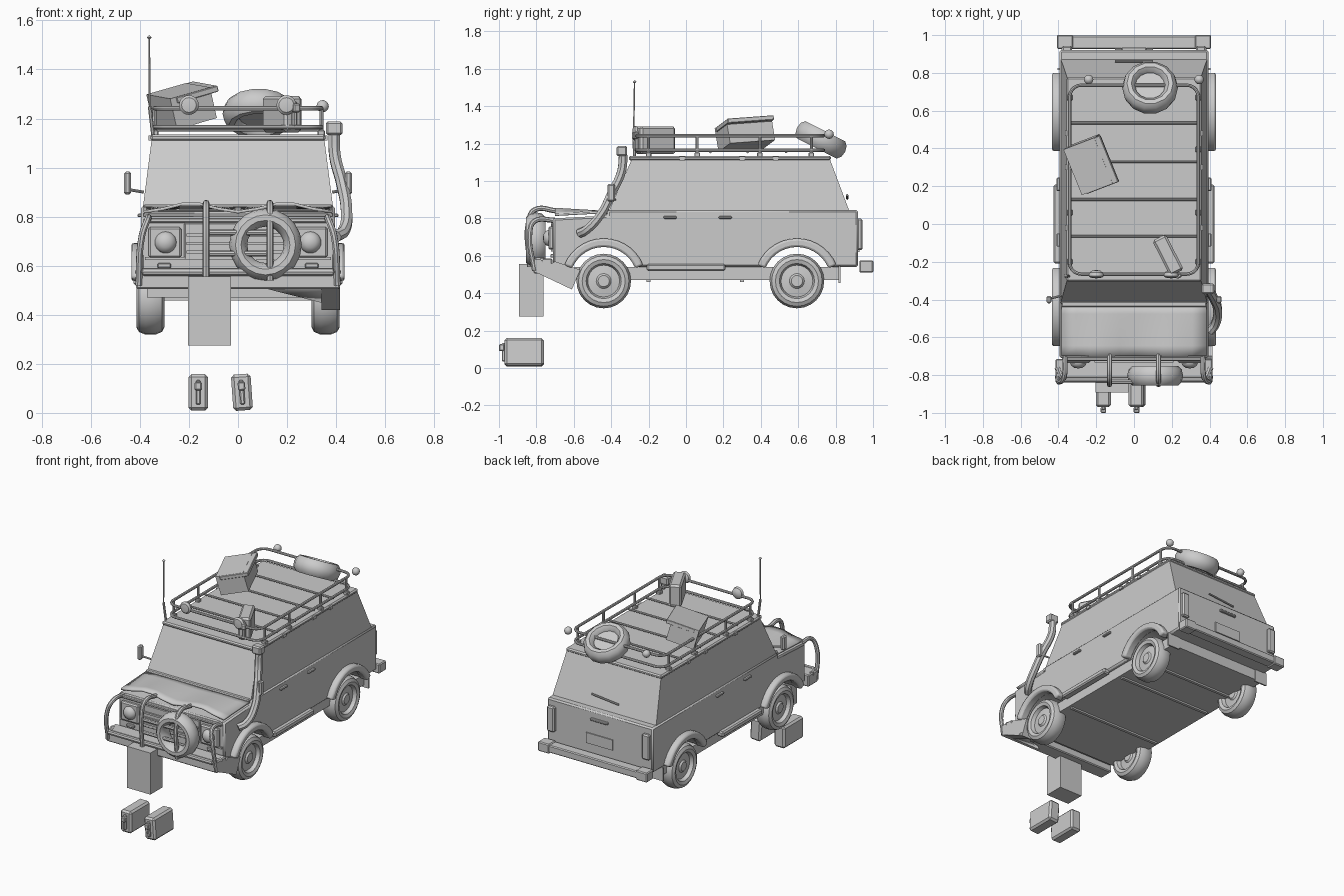
import bpy, bmesh, math
from math import sin, cos, pi, radians
from mathutils import Matrix, Vector, Euler

if "Cube" in bpy.data.objects:
    bpy.data.objects.remove(bpy.data.objects["Cube"])

grey = bpy.data.materials.new("plain grey")
grey.use_nodes = True
grey.diffuse_color = (0.6, 0.6, 0.6, 1)
grey.node_tree.nodes["Principled BSDF"].inputs["Base Color"].default_value = (0.6, 0.6, 0.6, 1)


def add(name, mesh, loc=(0, 0, 0), rot=(0, 0, 0)):
    mesh.materials.clear()
    mesh.materials.append(grey)
    mesh.shade_smooth()
    mesh.set_sharp_from_angle(angle=radians(32))
    ob = bpy.data.objects.new(name, mesh)
    ob.location = loc
    ob.rotation_euler = [radians(a) for a in rot]
    bpy.context.collection.objects.link(ob)
    return ob


def finish(name, bm, loc=(0, 0, 0), rot=(0, 0, 0)):
    bmesh.ops.recalc_face_normals(bm, faces=bm.faces)
    mesh = bpy.data.meshes.new(name)
    bm.to_mesh(mesh)
    bm.free()
    return add(name, mesh, loc, rot)


def box(name, loc, size, rot=(0, 0, 0), bevel=0.0):
    bm = bmesh.new()
    bmesh.ops.create_cube(bm, size=1)
    bmesh.ops.scale(bm, vec=size, verts=bm.verts)
    if bevel:
        bmesh.ops.bevel(bm, geom=bm.edges[:], offset=bevel, segments=1, affect='EDGES')
    return finish(name, bm, loc, rot)


def extrude(name, yz, x0, x1):
    bm = bmesh.new()
    face = bm.faces.new([bm.verts.new((x0, y, z)) for y, z in yz])
    out = bmesh.ops.extrude_face_region(bm, geom=[face])
    moved = [v for v in out["geom"] if isinstance(v, bmesh.types.BMVert)]
    bmesh.ops.translate(bm, vec=(x1 - x0, 0, 0), verts=moved)
    return finish(name, bm)


def lathe(name, profile, loc, rot=(0, 0, 0), n=24, closed=False):
    bm = bmesh.new()
    vs = [bm.verts.new((r, 0, h)) for r, h in profile]
    for a, b in zip(vs, vs[1:] + vs[:1] if closed else vs[1:]):
        bm.edges.new((a, b))
    bmesh.ops.spin(bm, geom=bm.verts[:] + bm.edges[:], cent=(0, 0, 0), axis=(0, 0, 1),
                   angle=2 * pi, steps=n)
    bmesh.ops.remove_doubles(bm, verts=bm.verts, dist=0.0002)
    return finish(name, bm, loc, rot)


def tube(name, pts, r=0.01, smooth=False, cyclic=False):
    cu = bpy.data.curves.new(name, 'CURVE')
    cu.dimensions = '3D'
    cu.bevel_depth, cu.bevel_resolution, cu.resolution_u = r, 2, 6
    cu.use_fill_caps = True
    sp = cu.splines.new('BEZIER' if smooth else 'POLY')
    points = sp.bezier_points if smooth else sp.points
    points.add(len(pts) - 1)
    for p, co in zip(points, pts):
        if smooth:
            p.co = co
            p.handle_left_type = p.handle_right_type = 'AUTO'
        else:
            p.co = (*co, 1)
    sp.use_cyclic_u = cyclic
    tmp = bpy.data.objects.new(name, cu)
    bpy.context.collection.objects.link(tmp)
    dg = bpy.context.evaluated_depsgraph_get()
    mesh = bpy.data.meshes.new_from_object(tmp.evaluated_get(dg))
    bpy.data.objects.remove(tmp)
    return add(name, mesh)


def arc(cy, cz, r, a0, a1, n):
    return [(cy + r * cos(radians(a0 + (a1 - a0) * i / n)),
             cz + r * sin(radians(a0 + (a1 - a0) * i / n))) for i in range(n + 1)]


AXLES = {"front": -0.44, "rear": 0.593}
HUB = 0.465

# Lower body with both wheel arches in its outline
outline = [(0.92, 0.54), (0.92, 0.845), (-0.42, 0.845), (-0.42, 0.815), (-0.71, 0.80), (-0.71, 0.54)]
for y in AXLES.values():
    outline += arc(y, HUB, 0.185, 156, 24, 16)
body = extrude("lower_body", outline, -0.395, 0.395)
mod = body.modifiers.new("edges", 'BEVEL')
mod.width, mod.segments, mod.limit_method, mod.angle_limit = 0.01, 1, 'ANGLE', radians(40)
box("floor_plate", (0, 0.11, 0.505), (0.74, 1.42, 0.07))
for y in (-0.2, 0.3, 0.55):
    box("floor_rib", (0, y, 0.465), (0.7, 0.02, 0.012))

# Tapered cabin and roof
bm = bmesh.new()
bmesh.ops.create_cube(bm, size=1)
for v in bm.verts:
    top = v.co.z > 0
    front = v.co.y < 0
    v.co.x = math.copysign(0.352 if top else 0.388, v.co.x)
    v.co.y = (-0.29 if top else -0.415) if front else (0.77 if top else 0.875)
    v.co.z = 1.115 if top else 0.835
finish("cabin", bm)
box("roof", (0, 0.235, 1.122), (0.715, 1.08, 0.025), bevel=0.008)
box("cowl", (0, -0.425, 0.835), (0.77, 0.03, 0.03), bevel=0.006)

# Buckled bonnet
bm = bmesh.new()
bmesh.ops.create_grid(bm, x_segments=10, y_segments=5, size=0.5)
for v in bm.verts:
    t = 0.5 - v.co.y
    lift = 0.5 + 0.5 * cos(v.co.x * 4 * pi + pi)
    v.co = Vector((v.co.x * 0.77, -0.42 - 0.28 * t, 0.84 + 0.035 * lift * t - 0.015 * t))
hood = finish("bonnet", bm)
hood.modifiers.new("sheet", 'SOLIDIFY').thickness = 0.012

# Wheels, arch flares, side steps, handles and mirrors
half = [(0, 0.042), (0.03, 0.042), (0.04, 0.032), (0.085, 0.026), (0.094, 0.05),
        (0.115, 0.0575), (0.135, 0.047), (0.146, 0.02)]
wheel_profile = half + [(r, -h) for r, h in reversed(half)]
for s, side in ((-1, "right"), (1, "left")):
    for end, y in AXLES.items():
        lathe(f"{end}_{side}_wheel", wheel_profile, (s * 0.357, y, HUB), (0, 90, 0))
        ring = arc(y, HUB, 0.228, 22, 158, 14) + arc(y, HUB, 0.182, 158, 22, 14)
        flare = extrude(f"{end}_{side}_flare", ring, s * 0.375, s * 0.435)
        m = flare.modifiers.new("edges", 'BEVEL')
        m.width, m.segments, m.limit_method, m.angle_limit = 0.012, 2, 'ANGLE', radians(40)
    box(f"{side}_step", (s * 0.4, 0, 0.537), (0.05, 0.42, 0.036), bevel=0.008)
    for y in (-0.085, 0.21):
        box(f"{side}_door_handle", (s * 0.4, y, 0.805), (0.02, 0.07, 0.014), bevel=0.004)
    box(f"{side}_mirror", (s * 0.45, -0.4, 0.937), (0.028, 0.04, 0.095), bevel=0.008)
    tube(f"{side}_mirror_arm", [(s * 0.445, -0.395, 0.91), (s * 0.385, -0.38, 0.9)], 0.006)
    box(f"{side}_mudflap", (s * 0.36, 0.82, 0.5), (0.09, 0.01, 0.09))
    for y in (-0.02, 0.3, 0.48):
        box(f"{side}_gutter_clip", (s * 0.352, y, 1.12), (0.025, 0.03, 0.02))

# Front face: lamps, grille, lower panel
for s in (-1, 1):
    box("headlight_surround", (s * 0.298, -0.72, 0.695), (0.135, 0.03, 0.125), bevel=0.008)
    lathe("headlight", [(0, 0.03), (0.022, 0.026), (0.038, 0.014), (0.044, 0), (0.044, -0.02)],
          (s * 0.295, -0.735, 0.695), (90, 0, 0))
    box("marker_light", (s * 0.3, -0.715, 0.6), (0.055, 0.02, 0.02), bevel=0.004)
box("grille_frame", (0, -0.715, 0.7), (0.44, 0.015, 0.15), bevel=0.005)
for z in (0.655, 0.69, 0.725):
    box("grille_bar", (0, -0.727, z), (0.42, 0.012, 0.012))
box("front_lip", (0, -0.715, 0.785), (0.76, 0.02, 0.02), bevel=0.005)
box("front_panel", (0, -0.715, 0.63), (0.76, 0.012, 0.012))

# Front bumper with its bent left end
box("front_bumper", (0, -0.765, 0.545), (0.83, 0.1, 0.08), bevel=0.006)
extrude("bumper_tail", [(-0.8, 0.51), (-0.61, 0.42), (-0.565, 0.525), (-0.7, 0.57)], 0.34, 0.415)
bm = bmesh.new()
flap = [bm.verts.new(p) for p in ((0.1, -0.8, 0.51), (0.415, -0.8, 0.51), (0.415, -0.61, 0.43))]
bm.faces.new(flap)
finish("bent_flap", bm).modifiers.new("sheet", 'SOLIDIFY').thickness = 0.01

# Bull bar
for s in (-1, 1):
    tube("bull_bar_upright", [(s * 0.13, -0.835, 0.54), (s * 0.13, -0.84, 0.79), (s * 0.13, -0.81, 0.845),
                              (s * 0.13, -0.69, 0.84)], 0.014, True)
    tube("bull_bar_side", [(s * 0.405, -0.81, 0.52), (s * 0.392, -0.835, 0.72), (s * 0.37, -0.81, 0.785),
                           (s * 0.365, -0.7, 0.79)], 0.014, True)
for z in (0.65, 0.735):
    tube("bull_bar_rung", [(-0.13, -0.835, z), (0.13, -0.835, z)], 0.012)
tube("bull_bar_base", [(-0.405, -0.76, 0.575), (-0.38, -0.825, 0.575), (0.38, -0.825, 0.575),
                       (0.405, -0.76, 0.575)], 0.016)

# Loose tyres
tyre = [(0.111 + 0.037 * cos(a * pi / 5), 0.054 * sin(a * pi / 5)) for a in range(10)]
lathe("front_spare_tyre", tyre, (0.112, -0.803, 0.685), (90, 0, 0), 20, True)
lathe("roof_spare_tyre", tyre, (0.085, 0.722, 1.22), (-27, 0, 0), 14, True)
lathe("roof_spare_disc", [(0, 0.02), (0.085, 0.02), (0.085, -0.02), (0, -0.02)],
      (0.085, 0.722, 1.22), (-27, 0, 0), 14)


# Fuel cans and cargo
def fuel_can(name, loc, rot):
    spin = Euler([radians(a) for a in rot]).to_matrix()
    box(name, loc, (0.08, 0.21, 0.148), rot, 0.012)
    for part, off, size in (("handle", (0, -0.11, 0.0), (0.02, 0.02, 0.1)),
                            ("cap", (0, -0.12, 0.025), (0.03, 0.03, 0.035))):
        box(f"{name}_{part}", Vector(loc) + spin @ Vector(off), size, rot, 0.005)


fuel_can("fuel_can_right", (-0.162, -0.865, 0.084), (0, 0, 0))
fuel_can("fuel_can_left", (0.016, -0.865, 0.084), (0, -4, 0))
fuel_can("roof_fuel_can", (0.18, -0.165, 1.218), (0, 0, 27))
box("hanging_crate", (-0.117, -0.828, 0.415), (0.175, 0.13, 0.28))
box("roof_crate", (-0.23, 0.315, 1.25), (0.18, 0.26, 0.13), (4, -15, 21))
box("roof_crate_lid", (-0.214, 0.315, 1.307), (0.186, 0.266, 0.025), (4, -15, 21), 0.003)

# Snorkel and aerial
tube("snorkel_pipe", [(0.4, -0.57, 0.72), (0.43, -0.53, 0.74), (0.442, -0.45, 0.83), (0.425, -0.4, 0.93),
                      (0.395, -0.345, 1.05), (0.392, -0.335, 1.14)], 0.025, True)
box("snorkel_head", (0.392, -0.343, 1.16), (0.068, 0.055, 0.055), bevel=0.008)
tube("aerial_base", [(-0.345, -0.275, 1.12), (-0.36, -0.28, 1.25)], 0.008)
tube("aerial", [(-0.36, -0.28, 1.25), (-0.362, -0.275, 1.53)], 0.004)
lathe("aerial_tip", [(0, 0.01), (0.01, 0), (0, -0.01)], (-0.362, -0.275, 1.53), n=8)

# Roof rack
loop = []
for cx, cy, a in ((0.28, 0.675, 0), (-0.28, 0.675, 90), (-0.28, -0.205, 180), (0.28, -0.205, 270)):
    loop += arc(cx, cy, 0.06, a, a + 90, 5)
for z in (1.165, 1.242):
    tube("rack_rail", [(x, y, z) for x, y in loop], 0.009, cyclic=True)
for s in (-1, 1):
    for y in (-0.2, 0.06, 0.395, 0.67):
        tube("rack_post", [(s * 0.34, y, 1.13), (s * 0.34, y, 1.242)], 0.008)
        box("rack_foot", (s * 0.34, y, 1.14), (0.03, 0.03, 0.025), bevel=0.004)
for y in (-0.065, 0.13, 0.33, 0.535):
    tube("rack_slat", [(-0.34, y, 1.155), (0.34, y, 1.155)], 0.007)
dome = [(0, 0.02), (0.03, 0.016), (0.04, 0.006), (0.036, -0.01), (0.02, -0.022), (0, -0.024)]
for x in (-0.2, 0.197):
    lathe("rack_spotlight", dome, (x, -0.268, 1.255), (90, 0, 0), 20)
for x in (-0.24, 0.345):
    lathe("rack_rear_light", [(0.025 * sin(i * pi / 8), 0.025 * cos(i * pi / 8)) for i in range(9)],
          (x, 0.765, 1.25), n=16)

# Rear end
box("rear_bumper", (0, 0.962, 0.543), (0.8, 0.07, 0.05), bevel=0.006)
for s in (-1, 1):
    box("rear_bumper_end", (s * 0.365, 0.964, 0.543), (0.085, 0.075, 0.064), bevel=0.006)
    box("tail_light", (s * 0.355, 0.928, 0.715), (0.055, 0.03, 0.17), bevel=0.008)
box("number_plate", (0, 0.922, 0.655), (0.2, 0.01, 0.07))
box("tailgate_handle", (0, 0.925, 0.79), (0.13, 0.02, 0.016), bevel=0.004)
tube("rear_wiper", [(-0.1, 0.862, 0.905), (0.1, 0.862, 0.925)], 0.006)
